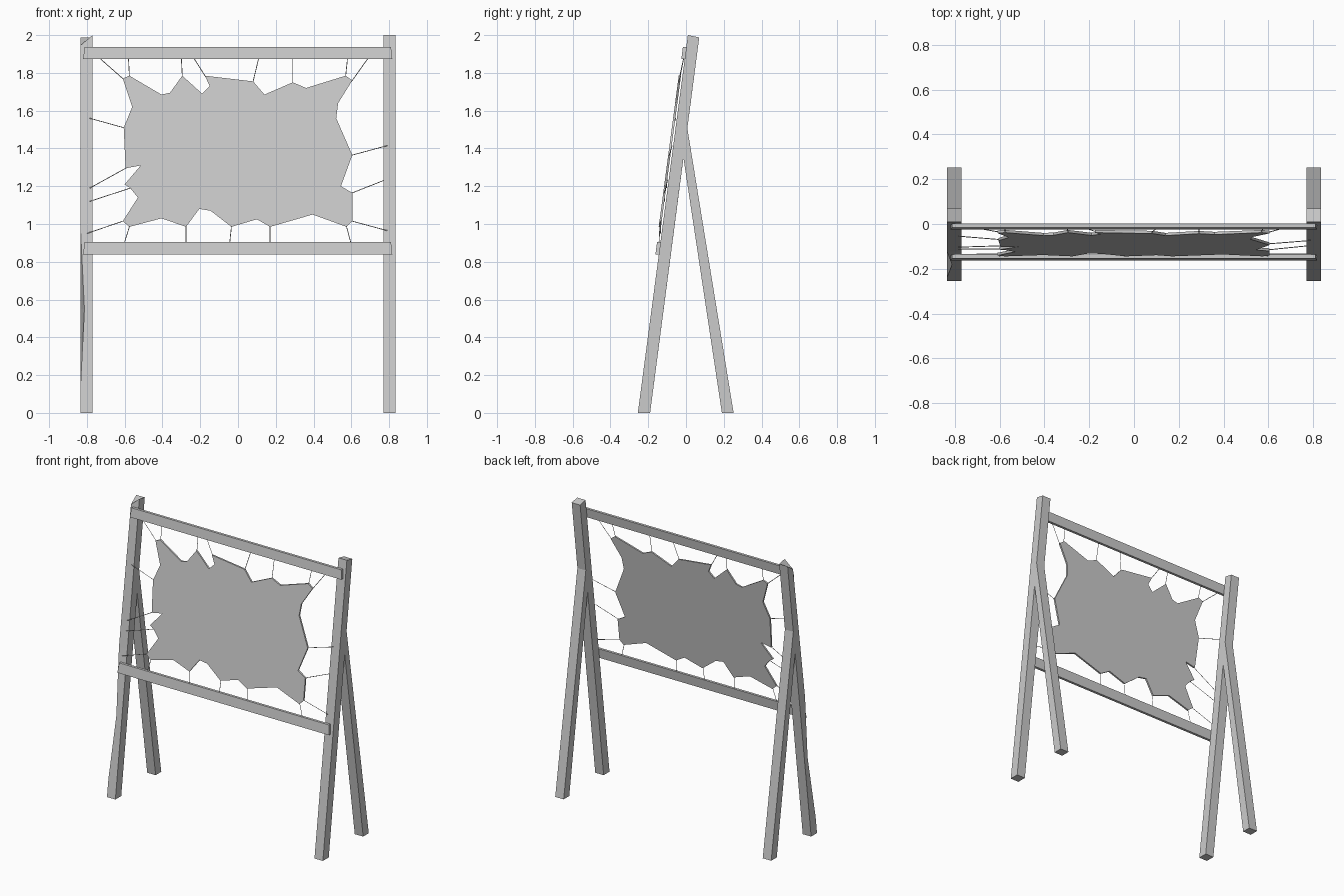
import bpy
import bmesh
from mathutils import Vector

cube = bpy.data.objects.get("Cube")
if cube:
    bpy.data.objects.remove(cube, do_unlink=True)

grey = bpy.data.materials.new("plain grey")
grey.use_nodes = True
colour = (0.6, 0.6, 0.6, 1)
grey.diffuse_color = colour
grey.node_tree.nodes["Principled BSDF"].inputs["Base Color"].default_value = colour


def add_object(name, bm):
    """Turn a bmesh into a named, coloured object."""
    bmesh.ops.recalc_face_normals(bm, faces=bm.faces)
    mesh = bpy.data.meshes.new(name)
    bm.to_mesh(mesh)
    bm.free()
    mesh.materials.append(grey)
    obj = bpy.data.objects.new(name, mesh)
    bpy.context.collection.objects.link(obj)
    return obj


def loft(bm, rings):
    """Skin a closed solid through rings with equal point counts."""
    loops = [[bm.verts.new(p) for p in ring] for ring in rings]
    count = len(loops[0])
    for a, b in zip(loops, loops[1:]):
        for i in range(count):
            j = (i + 1) % count
            bm.faces.new((a[i], a[j], b[j], b[i]))
    bm.faces.new(loops[0])
    bm.faces.new(loops[-1])


def on_slope(x, z, gap):
    """Point at a distance in front of the leaning posts."""
    return Vector((x, -0.255 + 0.1325 * z - gap, z))


def slab(name, outline, near, far):
    """Flat leaning piece cut to an outline seen from the front."""
    bm = bmesh.new()
    loft(bm, [[on_slope(x, z, gap) for x, z in outline] for gap in (near, far)])
    return add_object(name, bm)


OUTER, INNER = 0.835, 0.77


def leg_ring(side, y_front, z_front, y_back, z_back):
    """Four corners, starting at the outer front one."""
    return [Vector(p) for p in ((side * OUTER, y_front, z_front),
                                (side * INNER, y_front, z_front),
                                (side * INNER, y_back, z_back),
                                (side * OUTER, y_back, z_back))]


# Leaning posts and their rear braces
for side, label in ((1, "left"), (-1, "right")):
    rings = [leg_ring(side, on_slope(0, z, 0).y, z, -0.19 + 0.131 * z, z)
             for z in (0, 0.12, 0.55, 1.0)]
    rings.append(leg_ring(side, 0.01, 2.0, 0.07, 1.988))
    if side < 0:
        # Chipped edge and broken top corner on one post
        rings[2][0].x += 0.022
        rings[-1][0].z -= 0.055
    else:
        rings = [rings[0], rings[-1]]
    bm = bmesh.new()
    loft(bm, rings)
    add_object(label + "_front_post", bm)

    bm = bmesh.new()
    loft(bm, [leg_ring(side, 0.19, 0, 0.252, 0),
              leg_ring(side, -0.015, 1.36, 0.005, 1.52)])
    add_object(label + "_rear_leg", bm)

# Cross rails
for label, low, high in (("top", 1.873, 1.937), ("bottom", 0.838, 0.905)):
    slab(label + "_rail", [(-0.82, low), (0.817, low), (0.81, high), (-0.812, high)],
         0.0, 0.018)

# Stretched hide, clockwise from its upper left corner
hide = [(-.575, 1.785), (-.405, 1.685), (-.36, 1.695), (-.295, 1.785), (-.19, 1.69),
        (-.15, 1.73), (-.175, 1.785), (.08, 1.755), (.14, 1.685), (.29, 1.75),
        (.36, 1.72), (.57, 1.785), (.605, 1.76), (.53, 1.64), (.52, 1.56),
        (.605, 1.365), (.545, 1.2), (.605, 1.165), (.605, 1.015), (.575, .985),
        (.395, 1.05), (.17, .985), (.1, 1.025), (-.035, .985), (-.145, 1.07),
        (-.205, 1.08), (-.275, .985), (-.405, 1.03), (-.575, .985), (-.61, 1.015),
        (-.53, 1.14), (-.57, 1.19), (-.6, 1.21), (-.515, 1.31), (-.595, 1.295),
        (-.605, 1.51), (-.56, 1.62), (-.61, 1.77)]
slab("hide", hide, 0.008, 0.02)

# Cords from hide tips to the frame: tip number, frame x, frame z
TOP, BOTTOM = 1.88, 0.89
ties = [(37, -.735, TOP), (0, -.58, TOP), (3, -.3, TOP), (6, -.235, TOP),
        (7, .11, TOP), (9, .29, TOP), (11, .58, TOP), (12, .69, TOP),
        (15, .79, 1.415), (17, .77, 1.23), (18, .79, .965),
        (19, .6, BOTTOM), (21, .17, BOTTOM), (23, -.045, BOTTOM),
        (26, -.275, BOTTOM), (28, -.605, BOTTOM),
        (29, -.8, .95), (31, -.785, 1.12), (34, -.785, 1.19), (35, -.785, 1.56)]
bm = bmesh.new()
for tip, x, z in ties:
    start = on_slope(*hide[tip], 0.014)
    end = on_slope(x, z, 0.006)
    along = (end - start).normalized()
    start -= along * 0.01
    across = along.cross(Vector((0, 1, 0))).normalized() * 0.002
    depth = along.cross(across)
    loft(bm, [[p + across, p + depth, p - across, p - depth] for p in (start, end)])
add_object("lacing_cords", bm)
